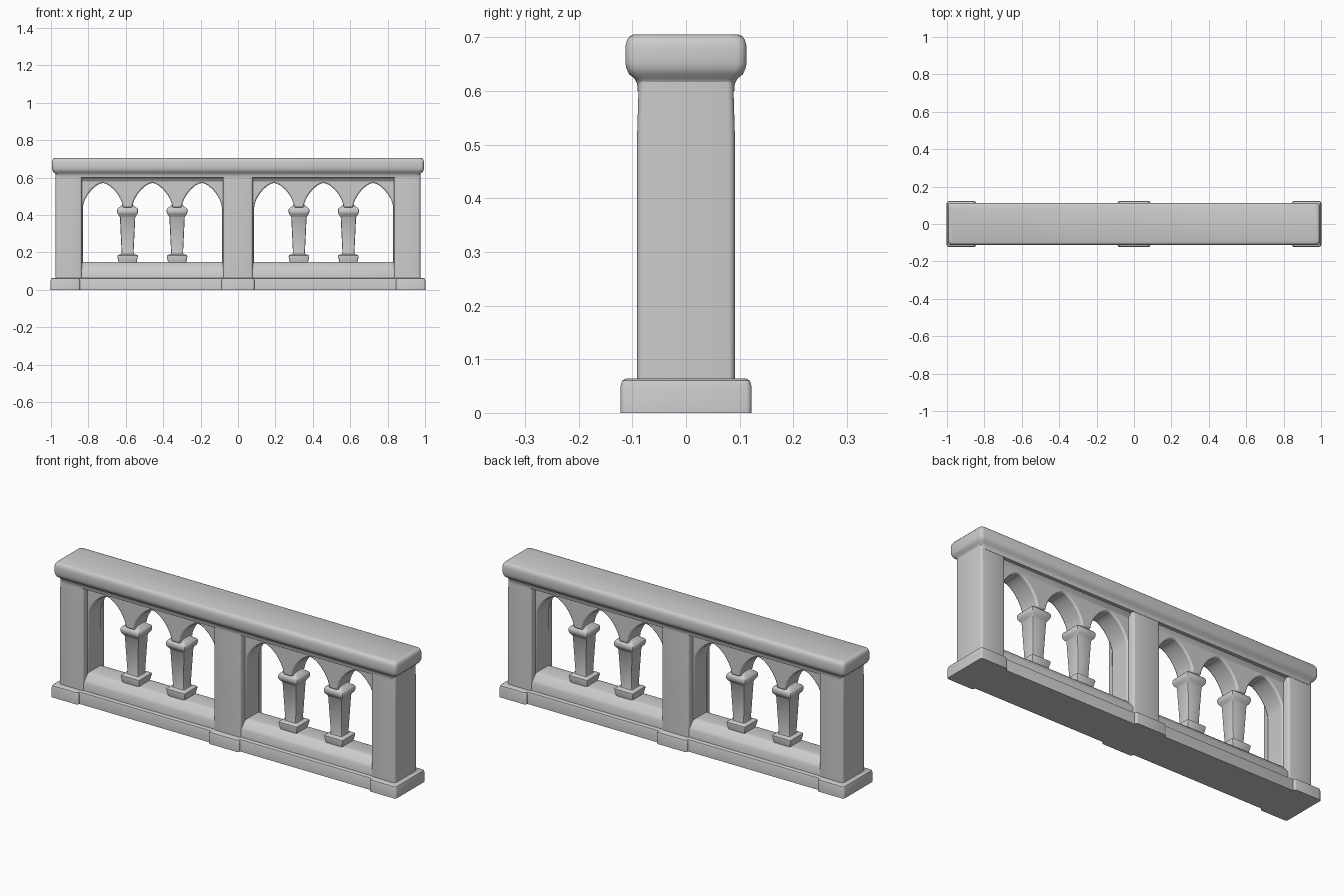
import bpy, bmesh
from math import sin, cos, pi, radians

if "Cube" in bpy.data.objects:
    bpy.data.objects.remove(bpy.data.objects["Cube"])


def finish(bm, name):
    bmesh.ops.recalc_face_normals(bm, faces=bm.faces)
    me = bpy.data.meshes.new(name)
    bm.to_mesh(me)
    bm.free()
    ob = bpy.data.objects.new(name, me)
    bpy.context.collection.objects.link(ob)
    bpy.ops.object.select_all(action='DESELECT')
    ob.select_set(True)
    bpy.context.view_layer.objects.active = ob
    bpy.ops.object.shade_smooth_by_angle(angle=radians(35))
    return ob


def stack(name, cx, rings, r=0.012, seg=3):
    """Loft rounded rectangles, each given as (half_x, half_y, z)."""
    bm = bmesh.new()
    loops = []
    for hx, hy, z in rings:
        loop = []
        for q, (sx, sy) in enumerate([(1, 1), (-1, 1), (-1, -1), (1, -1)]):
            for i in range(seg + 1):
                a = (q + i / seg) * pi / 2
                loop.append(bm.verts.new((cx + sx * (hx - r) + r * cos(a),
                                          sy * (hy - r) + r * sin(a), z)))
        loops.append(loop)
    n = len(loops[0])
    for a, b in zip(loops, loops[1:]):
        for i in range(n):
            j = (i + 1) % n
            bm.faces.new((a[i], a[j], b[j], b[i]))
    bm.faces.new(loops[0][::-1])
    bm.faces.new(loops[-1])
    return finish(bm, name)


# Handrail with coved underside and rounded edges
rail = [(0.09, .600), (.091, .613), (.096, .623), (.106, .631), (.111, .642),
        (.113, .652), (.113, .682), (.110, .695), (.105, .702), (.098, .705)]
stack("handrail", 0, [(y + .882, y, z) for y, z in rail], r=0.018)

# Continuous plinth and sloping sill
stack("plinth", 0, [(.95, .108, 0), (.95, .108, .052), (.947, .105, .061), (.94, .098, .064)])
stack("sill", 0, [(.9, .086, .06), (.9, .084, .105), (.9, .078, .115),
                  (.9, .05, .146), (.9, .045, .148)])

# Posts and their feet
for side, cx, half in (("left", -.905, .070), ("middle", 0, .079), ("right", .905, .070)):
    stack(side + "_post", cx, [(half, .091, .05), (half, .091, .52), (half, .088, .62)])
    fx, fw = (cx * 1.0204, .078) if cx else (0, .088)
    stack(side + "_foot", fx, [(fw, .122, 0), (fw, .122, .050),
                               (fw - .003, .119, .060), (fw - .010, .112, .064)], r=0.01)

# Arcades: three pointed arches per bay
BAY, STEP = .458, .2645
ARCH = [(.107, .44), (.104, .460), (.096, .482), (.080, .510), (.060, .535),
        (.036, .556), (.015, .568)]
for side, s in (("left", -1), ("right", 1)):
    cx = s * BAY
    pts = [(-.40, .13), (-.372, .13)]
    for k in (-1, 0, 1):
        pts += [(k * STEP - h, z) for h, z in ARCH] + [(k * STEP, .571)]
        pts += [(k * STEP + h, z) for h, z in ARCH[::-1]]
    pts += [(.372, .13), (.40, .13), (.40, .63), (-.40, .63)]
    bm = bmesh.new()
    face = bm.faces.new([bm.verts.new((cx + x, -.055, z)) for x, z in pts])
    ext = bmesh.ops.extrude_face_region(bm, geom=[face], use_keep_orig=True)
    bmesh.ops.translate(bm, vec=(0, .11, 0),
                        verts=[v for v in ext["geom"] if isinstance(v, bmesh.types.BMVert)])
    arcade = finish(bm, side + "_arcade")
    bev = arcade.modifiers.new("soft_edges", 'BEVEL')
    bev.width, bev.segments, bev.limit_method, bev.angle_limit = .008, 2, 'ANGLE', radians(50)

    # Cove easing the arcade into the handrail
    stack(side + "_frieze", cx, [(.39, .054, .578), (.39, .060, .588), (.39, .070, .598),
                                 (.39, .078, .606), (.39, .084, .62)])

    # Square columns with base, tapering shaft and moulded capital
    for k in (-1, 1):
        x = cx + k * STEP / 2
        profile = [(.045, .125), (.048, .145), (.055, .178), (.054, .184), (.046, .188),
                   (.034, .191), (.032, .20), (.041, .388), (.044, .394), (.053, .406),
                   (.056, .415), (.056, .428), (.052, .436), (.040, .444), (.028, .456)]
        stack(side + "_column", x, [(h, h, z) for h, z in profile], r=.006, seg=2)
